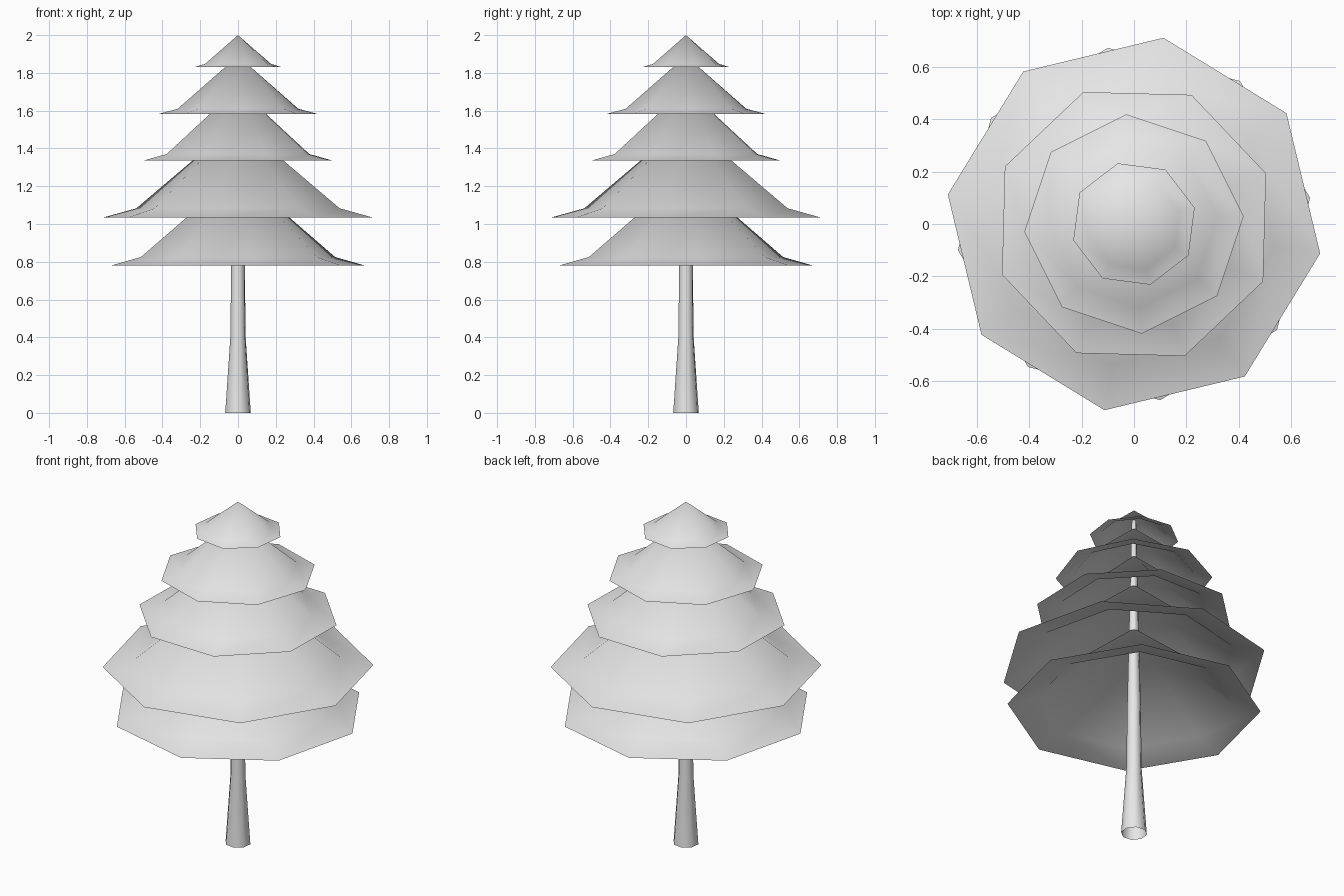
import bpy, bmesh
from math import radians, sin, cos, tau

cube = bpy.data.objects.get("Cube")
if cube:
    bpy.data.objects.remove(cube, do_unlink=True)

SIDES = 8

grey = bpy.data.materials.new("light_grey")
grey.use_nodes = True
colour = (0.8, 0.8, 0.8, 1)
grey.diffuse_color = colour
grey.node_tree.nodes["Principled BSDF"].inputs["Base Color"].default_value = colour


def lathe(name, profile, turn):
    """Open faceted shell from (radius, height) pairs, listed bottom to top."""
    bm = bmesh.new()
    rings = []
    for r, z in profile:
        count = SIDES if r > 0 else 1
        rings.append([bm.verts.new((r * cos(radians(turn) + tau * i / SIDES),
                                    r * sin(radians(turn) + tau * i / SIDES), z))
                      for i in range(count)])
    for low, high in zip(rings, rings[1:]):
        for i in range(SIDES):
            j = (i + 1) % SIDES
            if len(high) == 1:
                bm.faces.new((low[i], low[j], high[0]))
            else:
                bm.faces.new((low[i], low[j], high[j], high[i]))
    for face in bm.faces:
        face.smooth = True
    mesh = bpy.data.meshes.new(name)
    bm.to_mesh(mesh)
    bm.free()
    mesh.materials.append(grey)
    obj = bpy.data.objects.new(name, mesh)
    bpy.context.collection.objects.link(obj)
    return obj


# Trunk: flared foot, open below, tapering to a point inside the crown
lathe("trunk", [(0.07, 0), (0.042, 0.4), (0.037, 0.8), (0.012, 1.93), (0, 1.95)], 15)

# Hollow branch tiers: rim radius, rim height, bend radius, bend height, tip height, turn
tiers = [
    (0.68, 0.78, 0.52, 0.825, 1.27, 8.5),
    (0.72, 1.035, 0.545, 1.083, 1.54, -9),
    (0.54, 1.335, 0.405, 1.37, 1.72, 21),
    (0.42, 1.583, 0.32, 1.61, 1.89, 4),
    (0.24, 1.83, 0.18, 1.848, 2.0, 15),
]
for n, (rim, rim_z, bend, bend_z, tip_z, turn) in enumerate(tiers, 1):
    lathe(f"branch_tier_{n}", [(rim, rim_z), (bend, bend_z), (0, tip_z)], turn)
